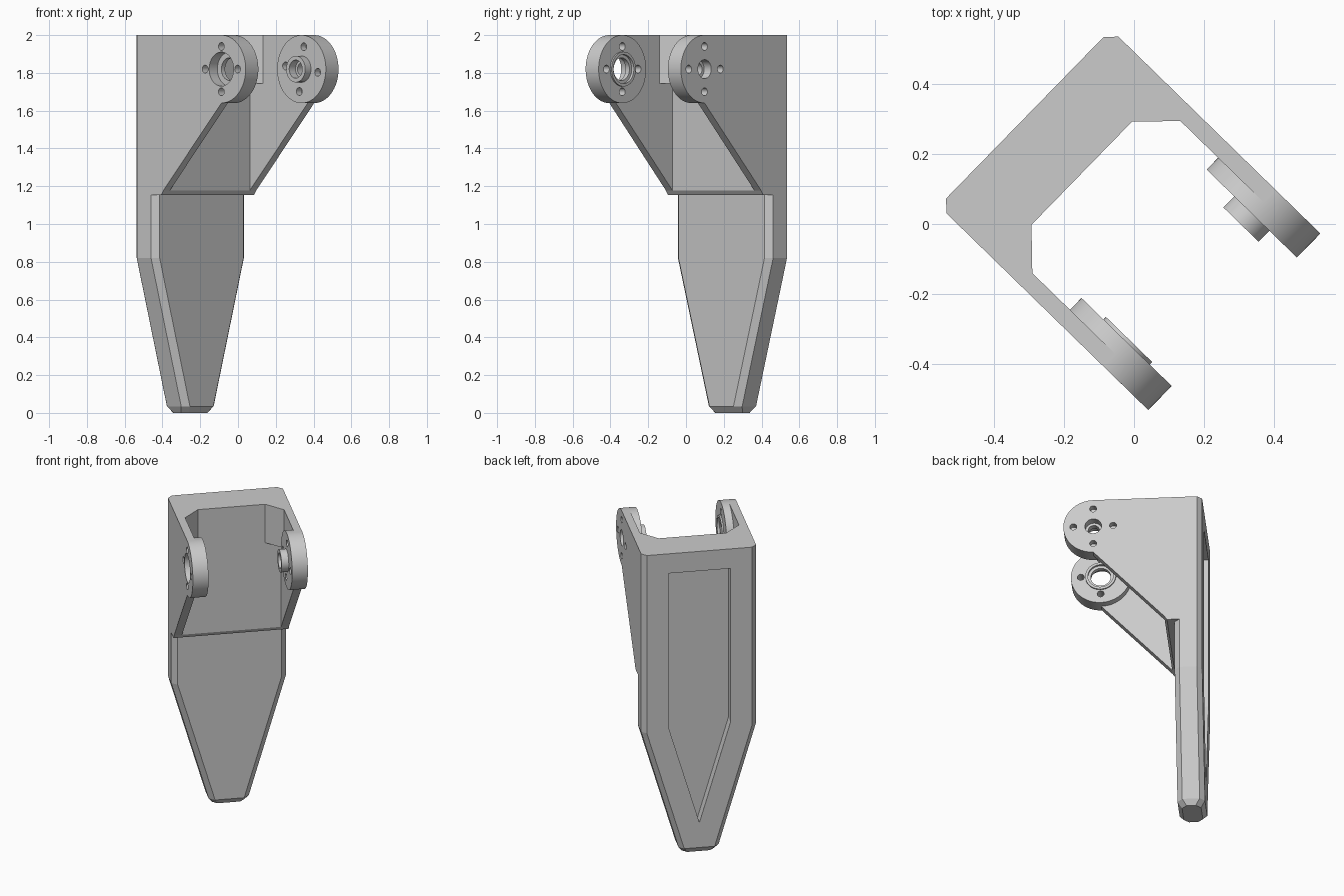
import bpy, bmesh, math

if "Cube" in bpy.data.objects:
    bpy.data.objects.remove(bpy.data.objects["Cube"], do_unlink=True)

grey = bpy.data.materials.new("plain_grey")
grey.use_nodes = True
grey.diffuse_color = (0.6, 0.6, 0.6, 1)
grey.node_tree.nodes["Principled BSDF"].inputs["Base Color"].default_value = (0.6, 0.6, 0.6, 1)

# Local frame: x runs forward along the arms, y across the bracket
TURN = math.radians(-44.27)
HALF = 0.352             # half width, outer
INNER = 0.303            # inner face of the arms
WALL = -0.208            # inner face of the back wall
PIVOT_X, PIVOT_Z, PIVOT_R = 0.22, 1.82, 0.18
SEG = 64


def loft(name, rings, cyclic=False):
    """Skin a list of equal rings; cap the ends, or close into a loop."""
    bm = bmesh.new()
    rows = [[bm.verts.new(p) for p in ring] for ring in rings]
    n = len(rows[0])
    pairs = list(zip(rows, rows[1:]))
    if cyclic:
        pairs.append((rows[-1], rows[0]))
    else:
        bm.faces.new(rows[0])
        bm.faces.new(rows[-1])
    for low, high in pairs:
        for i in range(n):
            j = (i + 1) % n
            bm.faces.new((low[i], low[j], high[j], high[i]))
    bmesh.ops.recalc_face_normals(bm, faces=bm.faces)
    mesh = bpy.data.meshes.new(name)
    bm.to_mesh(mesh)
    bm.free()
    mesh.materials.append(grey)
    obj = bpy.data.objects.new(name, mesh)
    obj.rotation_euler.z = TURN
    bpy.context.collection.objects.link(obj)
    return obj


def activate(obj):
    bpy.ops.object.select_all(action="DESELECT")
    obj.select_set(True)
    bpy.context.view_layer.objects.active = obj


def cut(obj, cutter):
    cutter.hide_render = True
    mod = obj.modifiers.new("cut", "BOOLEAN")
    mod.operation = "DIFFERENCE"
    mod.solver = "EXACT"
    mod.object = cutter
    activate(obj)
    bpy.context.view_layer.update()
    bpy.ops.object.modifier_apply(modifier=mod.name)
    bpy.data.objects.remove(cutter, do_unlink=True)


def around(r, y, cx=PIVOT_X, cz=PIVOT_Z, count=SEG):
    step = 2 * math.pi / count
    return [(cx + r * math.cos(i * step), y, cz + r * math.sin(i * step)) for i in range(count)]


# Body: tapered blade below, back wall above, with a ledge between them
def section(z, half, back, front, side, lip):
    right = [(back, half - 0.03, z), (back + 0.03, half, z), (side, half, z), (front, half - lip, z)]
    return right + [(x, -y, z) for x, y, z in reversed(right)]


body = loft("body", [
    section(0.0, 0.1, -0.41, -0.295, -0.325, 0.03),
    section(0.035, 0.123, -0.435, -0.269, -0.30, 0.034),
    section(0.82, HALF, -0.435, -0.269, -0.30, 0.034),
    section(1.153, HALF, -0.435, -0.269, -0.30, 0.034),
    section(1.153, HALF, -0.435, -0.225, -0.225, HALF - INNER),
    section(1.178, HALF, -0.435, WALL, WALL, HALF - INNER),
    section(2.0, HALF, -0.435, WALL, WALL, HALF - INNER),
])

# Pointed pocket hollowed into the back
panel = [(-0.19, 1.87), (0.19, 1.87), (0.19, 0.85), (0, 0.2), (-0.19, 0.85)]
cut(body, loft("panel_cutter", [[(x, y, z) for y, z in panel] for x in (-0.5, -0.365)]))

# Arms and corner gussets, one on each side
arc = [(PIVOT_X + PIVOT_R * math.cos(t), PIVOT_Z + PIVOT_R * math.sin(t))
       for t in (math.pi / 2 + math.pi * i / (SEG // 2) for i in range(SEG // 2 + 1))]
arm = [(WALL, 1.178), (WALL, 2.0)] + arc
for side, s in (("left", 1), ("right", -1)):
    loft(side + "_arm", [[(x, s * y, z) for x, z in arm] for y in (INNER, HALF)])
    corner = [(WALL, INNER), (WALL, 0.206), (-0.11, INNER)]
    loft(side + "_gusset", [[(x, s * y, z) for x, y in corner] for z in (1.745, 2.0)])


# Pivot discs: turned profiles (radius, distance from the middle) with screw holes
def pivot(name, s, profile, holes):
    disc = loft(name, [around(r, s * y) for r, y in profile], cyclic=True)
    for near, far, twist in holes:
        for k in range(4):
            t = math.radians(90 * k + twist)
            cx, cz = PIVOT_X + 0.12 * math.cos(t), PIVOT_Z + 0.12 * math.sin(t)
            cut(disc, loft("hole_cutter", [around(0.021, s * y, cx, cz, 24) for y in (near, far)]))
    activate(disc)
    bpy.ops.object.shade_smooth_by_angle(angle=math.radians(30))


# Left disc has a hollow boss facing inward
pivot("left_pivot", 1,
      [(PIVOT_R, HALF), (PIVOT_R, 0.256), (0.07, 0.256), (0.07, 0.212), (0.048, 0.212),
       (0.048, 0.26), (0.034, 0.26), (0.034, 0.30), (0.05, 0.30), (0.05, HALF)],
      [(0.31, 0.4, 0), (0.2, 0.295, -8)])

# Right disc has a low rim inside and a wide bore outside
pivot("right_pivot", -1,
      [(PIVOT_R, HALF), (PIVOT_R, 0.256), (0.092, 0.256), (0.092, 0.246), (0.077, 0.246),
       (0.077, 0.262), (0.06, 0.262), (0.06, 0.29), (0.09, 0.29), (0.09, HALF)],
      [(0.2, 0.4, 0)])
